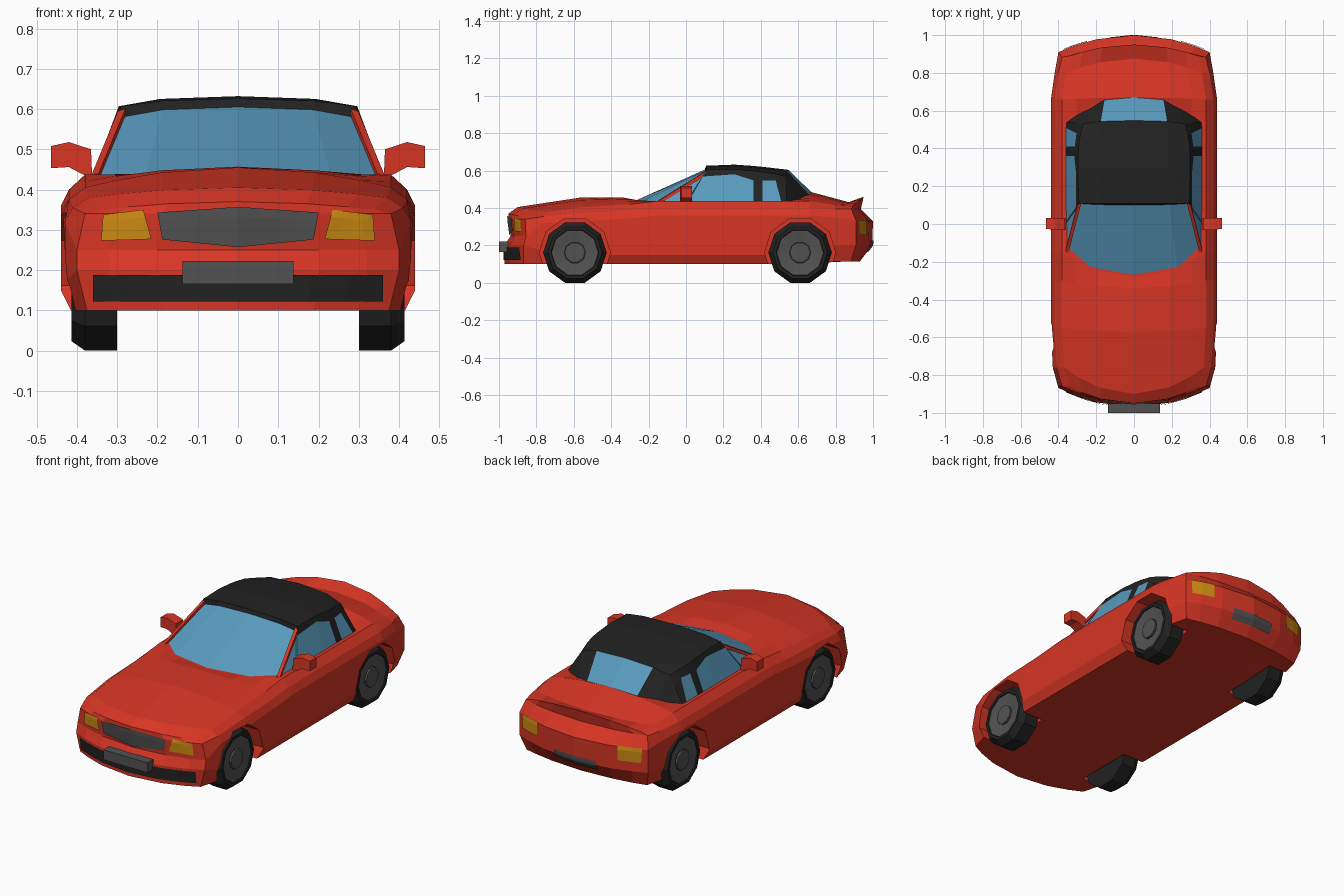
import bpy, bmesh, math
from mathutils import Vector
from mathutils.bvhtree import BVHTree

if "Cube" in bpy.data.objects:
    bpy.data.objects.remove(bpy.data.objects["Cube"])


def material(name, r, g, b):
    m = bpy.data.materials.new(name)
    m.diffuse_color = (r, g, b, 1)
    m.use_nodes = True
    m.node_tree.nodes["Principled BSDF"].inputs["Base Color"].default_value = m.diffuse_color
    return m


RED = material("red paint", .68, .036, .018)
BLACK = material("black", .016, .016, .016)
GREY = material("grey metal", .085, .085, .085)
GLASS = material("blue glass", .10, .33, .52)
AMBER = material("amber lamp", .62, .26, .006)


def mesh(name, faces, mats, index=None, facing=None):
    """Object from a list of faces given as coordinates."""
    bm = bmesh.new()
    for n, f in enumerate(faces):
        face = bm.faces.new([bm.verts.new(p) for p in f])
        face.material_index = index[n] if index else 0
    bmesh.ops.remove_doubles(bm, verts=bm.verts, dist=1e-4)
    if facing is None:
        bmesh.ops.recalc_face_normals(bm, faces=bm.faces)
    else:
        bm.normal_update()
        for f in bm.faces:
            if f.normal.dot(facing) < 0:
                f.normal_flip()
    me = bpy.data.meshes.new(name)
    bm.to_mesh(me)
    bm.free()
    for m in mats:
        me.materials.append(m)
    ob = bpy.data.objects.new(name, me)
    bpy.context.collection.objects.link(ob)
    return ob


def prism(name, a, b, mat):
    """Closed solid between two matching outlines."""
    n = len(a)
    sides = [(a[i], a[(i + 1) % n], b[(i + 1) % n], b[i]) for i in range(n)]
    return mesh(name, sides + [a, b], [mat])


def lathe(name, profile, y, z, s, mat, n=10):
    """Solid of revolution about an axis along x; profile is (radius, x)."""
    rings = [[(s * x, y + r * math.cos(2 * math.pi * k / n), z + r * math.sin(2 * math.pi * k / n))
              for k in range(n)] for r, x in profile]
    faces = [rings[0], rings[-1]]
    for a, b in zip(rings, rings[1:]):
        faces += [(a[k], a[(k + 1) % n], b[(k + 1) % n], b[k]) for k in range(n)]
    return mesh(name, faces, [mat])


# Body stations: centre y, edge y, half width, centre z, edge z, four side heights
ST = [(-.95, -.86, .40, .37, .35, .34, .25, .20, .10),
      (-.90, -.76, .43, .405, .38, .355, .32, .17, .10),
      (-.57, -.55, .44, .455, .405, .375, .33, .15, .10),
      (-.34, -.30, .44, .457, .42, .385, .345, .15, .10),
      (-.28, -.15, .44, .44, .437, .398, .36, .15, .10),
      (.10, .10, .44, .437, .437, .40, .36, .15, .10),
      (.54, .54, .44, .44, .437, .40, .36, .15, .10),
      (.67, .66, .44, .485, .437, .40, .36, .15, .105),
      (.875, .80, .42, .43, .415, .395, .35, .20, .115),
      (.95, .89, .40, .46, .41, .395, .33, .20, .115)]
INSET = (.06, .02, 0, 0, .025)
NOSE = (0, 0, .012, -.02, -.02)
TAIL = (0, -.015, .05, .045, -.02)
T = (-1, -.8, -.5, 0, .5, .8, 1)
LAST = len(ST) - 1


def P(i, k, t):
    s = ST[i]
    off = NOSE[k] if i == 0 else TAIL[k] if i == LAST else 0
    y = s[0] + (s[1] - s[0]) * t * t + off * (1 - .6 * t * t)
    z = s[3] + (s[4] - s[3]) * t * t if k == 0 else s[4 + k]
    return (t * (s[2] - INSET[k]), y, z)


faces = []
for i in range(LAST):
    for a, b in zip(T, T[1:]):
        for k in (0, 4):
            faces.append((P(i, k, a), P(i, k, b), P(i + 1, k, b), P(i + 1, k, a)))
    for k in range(4):
        for t in (-1, 1):
            faces.append((P(i, k, t), P(i + 1, k, t), P(i + 1, k + 1, t), P(i, k + 1, t)))
for i in (0, LAST):
    for k in range(4):
        for a, b in zip(T, T[1:]):
            faces.append((P(i, k, a), P(i, k, b), P(i, k + 1, b), P(i, k + 1, a)))
body = mesh("body", faces, [RED])
tree = BVHTree.FromPolygons([v.co.copy() for v in body.data.vertices],
                            [tuple(p.vertices) for p in body.data.polygons])

# Wheels and wheel arches
WZ = .17 * math.cos(math.pi / 10)
for end, y in (("front", -.594), ("rear", .61)):
    for s, side in ((-1, "left"), (1, "right")):
        tag = end + "_" + side
        lathe("tyre_" + tag, [(.17, .30), (.17, .38), (.145, .414), (.128, .414), (.12, .40)], y, WZ, s, BLACK)
        lathe("rim_" + tag, [(.127, .38), (.127, .409), (.06, .400)], y, WZ, s, GREY)
        lathe("hub_" + tag, [(.055, .39), (.055, .411), (.042, .413)], y, WZ, s, GREY)
        cutter = lathe("arch_cutter", [(.19, .285), (.19, .52)], y, WZ, s, RED)
        cutter.hide_render = True
        mod = body.modifiers.new("arch", "BOOLEAN")
        mod.operation = "DIFFERENCE"
        mod.solver = "EXACT"
        mod.object = cutter
        bpy.context.view_layer.objects.active = body
        bpy.ops.object.modifier_apply(modifier=mod.name)
        bpy.data.objects.remove(cutter)


def along(line, u):
    u *= len(line) - 1
    n = min(int(u), len(line) - 2)
    return Vector(line[n]).lerp(Vector(line[n + 1]), u - n)


def decal(name, top, bottom, d, mat, cols=8, rows=4):
    """Thin plate following the nose (d=-1) or tail (d=1); lines are (x, z)."""
    def pt(c, r):
        q = along(top, c / cols).lerp(along(bottom, c / cols), r / rows)
        hit = tree.ray_cast(Vector((q.x, 3 * d, q.y)), Vector((0, -d, 0)))[0]
        return (q.x, (hit.y if hit else .93 * d) + .006 * d, q.y)
    quads = [(pt(c, r), pt(c + 1, r), pt(c + 1, r + 1), pt(c, r + 1))
             for c in range(cols) for r in range(rows)]
    return mesh(name, quads, [mat], facing=Vector((0, d, 0)))


# Front and rear details
decal("grille", [(-.2, .343), (0, .357), (.2, .343)], [(-.188, .276), (0, .257), (.188, .276)], -1, GREY)
decal("front_intake", [(-.36, .188), (.36, .188)], [(-.36, .122), (.36, .122)], -1, BLACK)
decal("rear_plate", [(-.13, .225), (.13, .225)], [(-.13, .168), (.13, .168)], 1, GREY)
for s, side in ((-1, "left"), (1, "right")):
    decal("headlight_" + side, [(s * .235, .350), (s * .335, .338)], [(s * .215, .277), (s * .34, .273)], -1, AMBER)
    decal("taillight_" + side, [(s * .25, .335), (s * .375, .335)], [(s * .25, .255), (s * .37, .255)], 1, AMBER)
plate = [(-.138, .166), (.138, .166), (.138, .222), (-.138, .222)]
prism("front_plate", [(x, -1, z) for x, z in plate], [(x, -.95, z) for x, z in plate], GREY)

# Cabin stations: centre y, z; roof edge x, y, z; belt x, y; window top fraction
CB = [(-.28, .435, .355, -.13, .431, .357, -.128, .5),
      (.10, .605, .287, .108, .58, .360, 0, .08),
      (.108, .626, .292, .11, .607, .361, .01, .22),
      (.26, .632, .296, .26, .607, .363, .26, .15),
      (.36, .625, .296, .36, .598, .363, .36, .3),
      (.41, .62, .294, .41, .592, .363, .41, .28),
      (.47, .613, .285, .47, .585, .363, .51, .25),
      (.548, .604, .27, .53, .57, .360, .54, .4),
      (.675, .48, .24, .61, .45, .27, .605, .5)]


def C(i, j):
    """Cabin point: j = 0 centre, 1 mid, 2 roof edge, 3 window top, 4 belt."""
    yc, zc, xe, ye, ze, xb, yb, f = CB[i]
    if j < 3:
        t = (0, .65, 1)[j]
        return Vector((xe * t, yc + (ye - yc) * t ** 3, zc + (ze - zc) * t ** 3))
    edge, belt = Vector((xe, ye, ze)), Vector((xb, yb, .43))
    return edge.lerp(belt, f) if j == 3 else belt


faces, index = [], []
for i in range(len(CB) - 1):
    for j in range(4):
        glass = (j < 2 and i == 0) or (j == 0 and i == 7) or (j == 3 and i in (0, 1, 2, 3, 5)) or (i == 0)
        for s in (-1, 1):
            faces.append([(s * p.x, p.y, p.z) for p in (C(i, j), C(i + 1, j), C(i + 1, j + 1), C(i, j + 1))])
            index.append(1 if glass else 0)
mesh("cabin_soft_top", faces, [BLACK, GLASS], index)

# Windscreen pillars and door mirrors
MIRROR = [(.465, .508), (.42, .518), (.365, .50), (.362, .425), (.42, .456), (.465, .453)]
BAR = [(-.010, -.012), (.010, -.012), (.008, .008), (-.010, .012)]
for s, side in ((-1, "left"), (1, "right")):
    prism("screen_pillar_" + side, [(s * (.356 + x), -.15, .428 + z) for x, z in BAR],
          [(s * (.290 + x), .108, .588 + z) for x, z in BAR], RED)
    prism("mirror_" + side, [(s * x, -.032 + .15 * max(0, x - .42), z) for x, z in MIRROR],
          [(s * x, .032, z) for x, z in MIRROR], RED)
